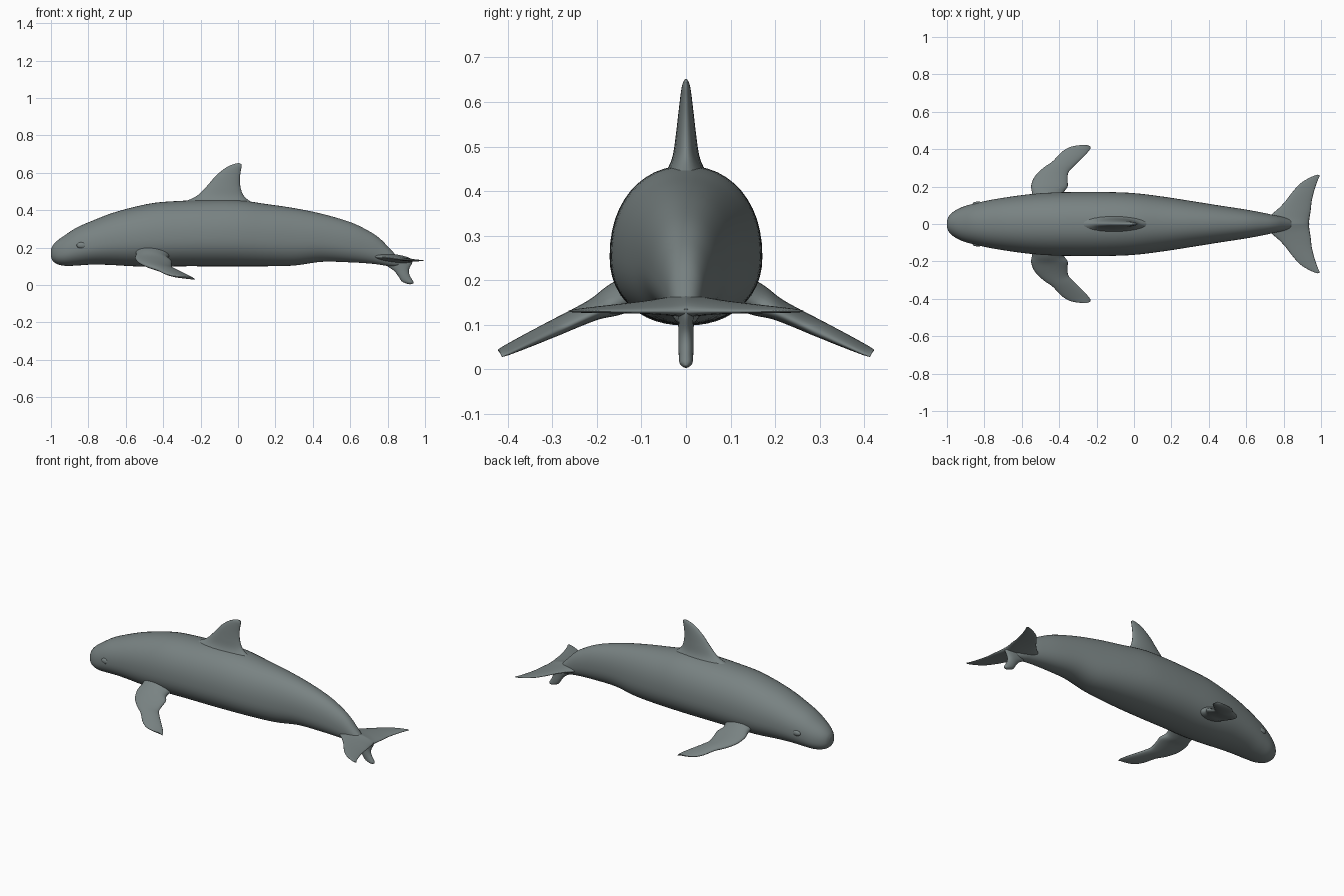
import bpy, bmesh, math
from mathutils import Vector

if "Cube" in bpy.data.objects:
    bpy.data.objects.remove(bpy.data.objects["Cube"])

skin = bpy.data.materials.new("slate grey skin")
skin.diffuse_color = (0.19, 0.225, 0.225, 1)
skin.use_nodes = True
skin.node_tree.nodes["Principled BSDF"].inputs["Base Color"].default_value = skin.diffuse_color


def smooth_stations(rows, sub):
    """Catmull-Rom interpolation through rows of numbers."""
    out = []
    for i in range(len(rows) - 1):
        p0, p1, p2, p3 = (rows[max(0, min(len(rows) - 1, i + k))] for k in (-1, 0, 1, 2))
        for s in range(sub):
            t = s / sub
            out.append([0.5 * (2 * b + (c - a) * t + (2 * a - 5 * b + 4 * c - d) * t * t
                               + (3 * b - a - 3 * c + d) * t ** 3)
                        for a, b, c, d in zip(p0, p1, p2, p3)])
    out.append(list(rows[-1]))
    return out


def loft(name, rings, cap_start=True, mirror=False):
    bm = bmesh.new()
    vr = [[bm.verts.new(p) for p in r] for r in rings]
    n = len(vr[0])
    for a, b in zip(vr, vr[1:]):
        for i in range(n):
            bm.faces.new((a[i], a[(i + 1) % n], b[(i + 1) % n], b[i]))
    if cap_start:
        bm.faces.new(vr[0])
    bm.faces.new(vr[-1])
    bmesh.ops.recalc_face_normals(bm, faces=bm.faces)
    # an open root can confuse orientation: check the enclosed volume
    if bm.calc_volume(signed=True) < 0:
        bmesh.ops.reverse_faces(bm, faces=bm.faces)
    for f in bm.faces:
        f.smooth = True
    me = bpy.data.meshes.new(name)
    bm.to_mesh(me)
    bm.free()
    me.materials.append(skin)
    ob = bpy.data.objects.new(name, me)
    bpy.context.collection.objects.link(ob)
    if mirror:
        m = ob.modifiers.new("mirror", 'MIRROR')
        m.use_axis = (False, True, False)
    return ob


def fin(name, rows, to3d, normal, n=24, **kw):
    """Rows: lead u,v, trail u,v, half thickness; to3d maps u,v into space."""
    nv = Vector(normal).normalized()
    rings = []
    for lu, lv, tu, tv, h in smooth_stations(rows, 5):
        a, b = to3d(lu, lv, 0), to3d(tu, tv, 1)
        c, r = (a + b) / 2, (a - b) / 2
        rings.append([c + r * math.cos(w) + nv * (h * math.sin(w))
                      for w in (2 * math.pi * k / n for k in range(n))])
    return loft(name, rings, **kw)


# Body: x, top z, bottom z, half width
body = [(-1.0, .19, .15, .018), (-.99, .212, .128, .042), (-.965, .238, .111, .066),
        (-.92, .27, .102, .09), (-.86, .308, .104, .108), (-.78, .343, .109, .126),
        (-.68, .382, .107, .143), (-.56, .416, .1, .159), (-.44, .44, .098, .168),
        (-.3, .45, .1, .171), (-.15, .456, .1, .171), (0, .454, .1, .165),
        (.15, .433, .1, .147), (.3, .411, .104, .124), (.45, .38, .124, .1),
        (.6, .336, .121, .077), (.7, .288, .115, .058), (.76, .247, .108, .045),
        (.81, .196, .1, .035), (.85, .156, .1, .025), (.88, .142, .112, .012)]


def body_ring(x, top, bot, w, n=48):
    mid = bot + (top - bot) * .43
    ring = []
    for k in range(n):
        a = 2 * math.pi * k / n
        c, s = math.cos(a), math.sin(a)
        e = .92
        y = w * math.copysign(abs(c) ** e, c)
        z = math.copysign(abs(s) ** e, s)
        ring.append((x, y, mid + z * ((top - mid) if s > 0 else (mid - bot))))
    return ring


loft("body", [body_ring(*r) for r in smooth_stations(body, 5)])

# Dorsal fin, flared where it meets the back
fin("dorsal_fin",
    [(-.34, .43, .11, .42, .06), (-.27, .452, .065, .447, .042), (-.215, .48, .03, .478, .03),
     (-.165, .53, .014, .52, .023), (-.115, .587, .01, .565, .017), (-.06, .63, .014, .605, .012),
     (-.02, .647, .019, .63, .008), (.005, .652, .02, .645, .003)],
    lambda x, z, t: Vector((x, 0, z)), (0, 1, 0), cap_start=False)

# Flippers, swept back and drooping
fin("flippers",
    [(-.55, .12, -.36, .12, .04), (-.545, .165, -.375, .165, .034), (-.55, .205, -.355, .2, .024),
     (-.53, .255, -.355, .235, .02), (-.485, .3, -.352, .272, .018), (-.435, .335, -.33, .3, .016),
     (-.39, .382, -.29, .34, .013), (-.345, .41, -.255, .375, .01), (-.29, .421, -.235, .4, .007),
     (-.25, .421, -.232, .413, .003)],
    lambda x, y, t: Vector((x, y, .148 - (y - .17) * .47 + (.012 if t == 0 else -.006))),
    (0, .42, .9), mirror=True, cap_start=False)

# Tail flukes
fin("tail_flukes",
    [(.7, 0, .935, 0, .024), (.73, .045, .938, .03, .018), (.775, .085, .945, .075, .013),
     (.812, .125, .95, .12, .01), (.848, .172, .96, .165, .008), (.89, .217, .972, .205, .006),
     (.94, .248, .985, .24, .004), (.98, .264, .995, .259, .002)],
    lambda x, y, t: Vector((x, y, (.157 - .1 * y if t == 0 else .13))),
    (0, 0, 1), mirror=True, cap_start=False)

# Upright lobe under the tail
fin("lower_tail_lobe",
    [(.79, .14, .935, .135, .02), (.795, .105, .93, .115, .018), (.835, .075, .915, .085, .017),
     (.858, .045, .915, .06, .017), (.875, .02, .927, .035, .016), (.9, .008, .937, .018, .014),
     (.92, .003, .938, .008, .006)],
    lambda x, z, t: Vector((x, 0, z)), (0, 1, 0), cap_start=False)

# Eyes: low bulges on the cheeks
for side, y in (("left", -.108), ("right", .108)):
    bpy.ops.mesh.primitive_uv_sphere_add(segments=24, ring_count=12, location=(-.835, y, .212))
    eye = bpy.context.object
    eye.name = side + "_eye"
    eye.scale = (.028, .012, .017)
    eye.data.materials.append(skin)
    bpy.ops.object.shade_smooth()
